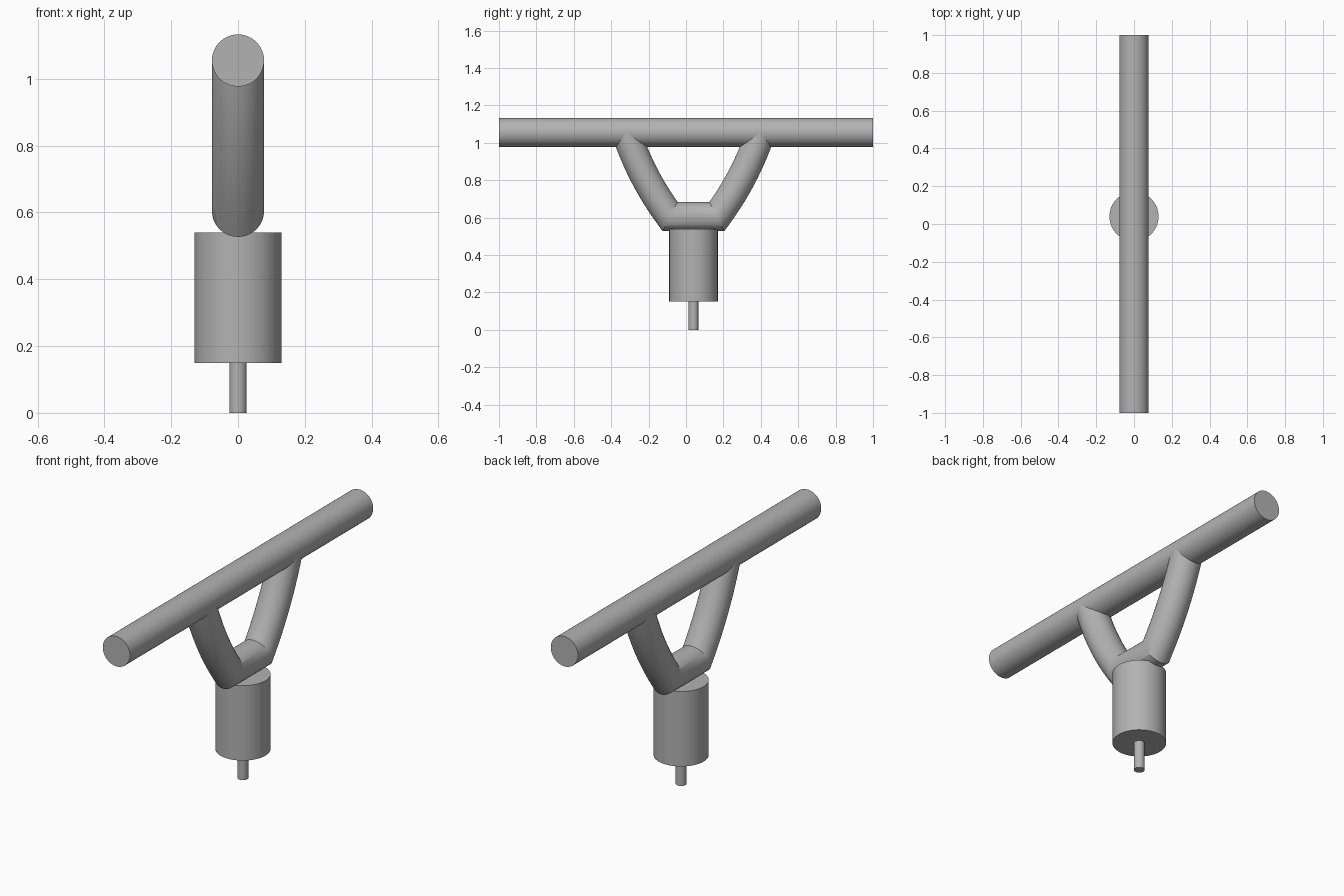
import bpy, bmesh, math
from mathutils import Vector

if "Cube" in bpy.data.objects:
    bpy.data.objects.remove(bpy.data.objects["Cube"], do_unlink=True)

SIDES = 64
TUBE = 0.078      # radius shared by the bar and the yoke
AXIS_Y = 0.04     # the stem sits slightly behind the bar's middle
BAR_Z = 1.055

grey = bpy.data.materials.new("plain grey")
grey.use_nodes = True
colour = (0.45, 0.45, 0.45, 1)
grey.diffuse_color = colour
grey.node_tree.nodes["Principled BSDF"].inputs["Base Color"].default_value = colour


def sweep(name, path, radius):
    """Round tube along a path of (y, z) points, with mitred corners."""
    pts = [Vector(p) for p in path]
    bm = bmesh.new()
    rings = []
    for i, p in enumerate(pts):
        before = (p - pts[i - 1]).normalized() if i else None
        after = (pts[i + 1] - p).normalized() if i < len(pts) - 1 else None
        before, after = before or after, after or before
        tangent = (before + after).normalized()
        normal = Vector((-tangent.y, tangent.x)) / tangent.dot(after)
        ring = []
        for k in range(SIDES):
            a = math.tau * k / SIDES
            q = p + normal * radius * math.sin(a)
            ring.append(bm.verts.new((radius * math.cos(a), q.x, q.y)))
        rings.append(ring)
    for lower, upper in zip(rings, rings[1:]):
        for k in range(SIDES):
            n = (k + 1) % SIDES
            bm.faces.new((lower[k], lower[n], upper[n], upper[k]))
    bm.faces.new(rings[0])
    bm.faces.new(rings[-1])
    bmesh.ops.recalc_face_normals(bm, faces=bm.faces)
    mesh = bpy.data.meshes.new(name)
    bm.to_mesh(mesh)
    bm.free()
    mesh.materials.append(grey)
    obj = bpy.data.objects.new(name, mesh)
    bpy.context.collection.objects.link(obj)
    bpy.ops.object.select_all(action='DESELECT')
    obj.select_set(True)
    bpy.context.view_layer.objects.active = obj
    bpy.ops.object.shade_smooth_by_angle(angle=math.radians(30))
    return obj


# Long horizontal bar
sweep("crossbar", [(-1, BAR_Z), (1, BAR_Z)], TUBE)

# Yoke: a short level base with an arm bowing outward on each side
foot, tip = Vector((0.125, 0.605)), Vector((0.36, BAR_Z))
outward = Vector((tip.y - foot.y, foot.x - tip.x)).normalized()
STEPS = 16
arm = []
for i in range(STEPS + 1):
    t = i / STEPS
    arm.append(foot.lerp(tip, t) + outward * 0.02 * 4 * t * (1 - t))
yoke = [(AXIS_Y - p.x, p.y) for p in reversed(arm)] + [(AXIS_Y + p.x, p.y) for p in arm]
sweep("yoke", yoke, TUBE)

# Round body and thin pin below
sweep("body", [(AXIS_Y, 0.15), (AXIS_Y, 0.54)], 0.13)
sweep("pin", [(AXIS_Y, 0), (AXIS_Y, 0.16)], 0.026)
